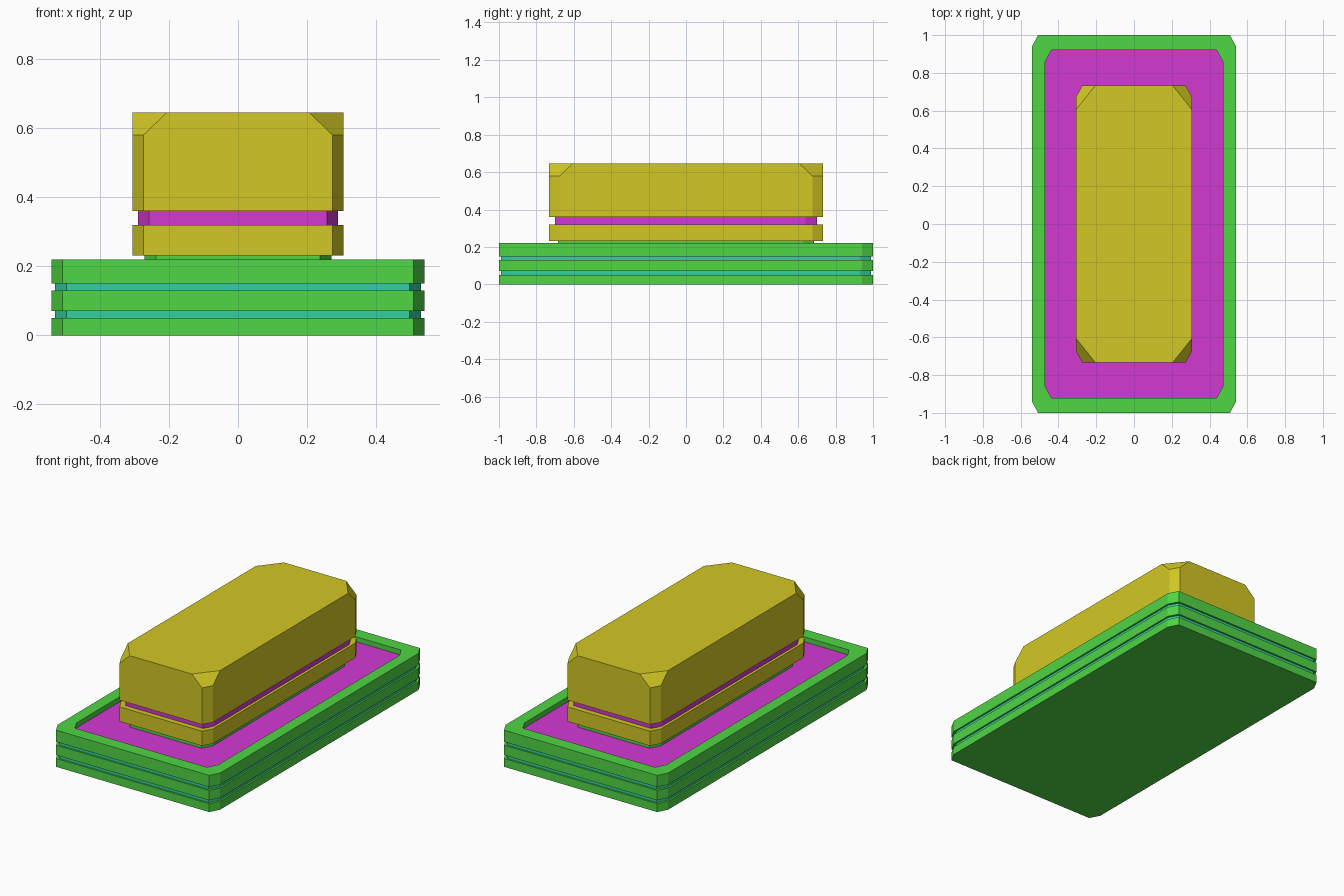
import bpy
import bmesh

cube = bpy.data.objects.get("Cube")
if cube:
    bpy.data.objects.remove(cube, do_unlink=True)


def make_material(name, rgb):
    mat = bpy.data.materials.new(name)
    mat.use_nodes = True
    colour = (*rgb, 1.0)
    mat.diffuse_color = colour
    mat.node_tree.nodes["Principled BSDF"].inputs["Base Color"].default_value = colour
    return mat


GREEN = make_material("green", (0.08, 0.67, 0.058))
TEAL = make_material("teal", (0.032, 0.64, 0.36))
MAGENTA = make_material("magenta", (0.65, 0.04, 0.65))
YELLOW = make_material("yellow", (0.65, 0.58, 0.017))


def ring(bm, z, hx, hy, cx, cy):
    """Rectangle with cut corners at height z, counter-clockwise."""
    points = [(hx, cy - hy), (hx, hy - cy), (hx - cx, hy), (cx - hx, hy),
              (-hx, hy - cy), (-hx, cy - hy), (cx - hx, -hy), (hx - cx, -hy)]
    return [bm.verts.new((x, y, z)) for x, y in points]


def loft(name, sections, side, cap=None):
    """Skin a stack of cut-corner sections and close both ends."""
    bm = bmesh.new()
    rings = [ring(bm, *s) for s in sections]
    bm.faces.new(rings[0][::-1])
    for low, high in zip(rings, rings[1:]):
        for i in range(len(low)):
            j = (i + 1) % len(low)
            bm.faces.new((low[i], low[j], high[j], high[i]))
    top = bm.faces.new(rings[-1])
    mesh = bpy.data.meshes.new(name)
    mesh.materials.append(side)
    if cap:
        mesh.materials.append(cap)
        top.material_index = 1
    bm.to_mesh(mesh)
    bm.free()
    obj = bpy.data.objects.new(name, mesh)
    bpy.context.collection.objects.link(obj)
    return obj


def slab(name, bottom, top, outline, mat):
    return loft(name, [(bottom, *outline), (top, *outline)], mat)


# Plan outlines: half width, half length, corner cut in x and y
BASE = (0.54, 1.0, 0.032, 0.06)
GROOVE = (0.53, 0.99, 0.034, 0.06)
RECESS = (0.47, 0.92, 0.032, 0.06)
NECK = (0.27, 0.685, 0.032, 0.06)
BAND = (0.29, 0.70, 0.032, 0.06)
BODY = (0.306, 0.732, 0.032, 0.057)
BODY_TOP = (0.306, 0.732, 0.1, 0.125)

# Stepped base with two recessed grooves
slab("base_bottom_tier", 0, 0.05, BASE, GREEN)
slab("base_lower_groove", 0.05, 0.07, GROOVE, TEAL)
slab("base_middle_tier", 0.07, 0.13, BASE, GREEN)
slab("base_upper_groove", 0.13, 0.15, GROOVE, TEAL)

# Top tier with a raised rim around a sunken floor
loft("base_rim_and_floor",
     [(0.15, *BASE), (0.22, *BASE), (0.22, *RECESS), (0.19, *RECESS)],
     GREEN, MAGENTA)

# Block standing on the base
slab("block_neck", 0.19, 0.232, NECK, GREEN)
slab("block_lower", 0.232, 0.32, BODY, YELLOW)
slab("block_band", 0.31, 0.37, BAND, MAGENTA)
loft("block_upper",
     [(0.36, *BODY), (0.58, *BODY), (0.645, *BODY_TOP)], YELLOW)
